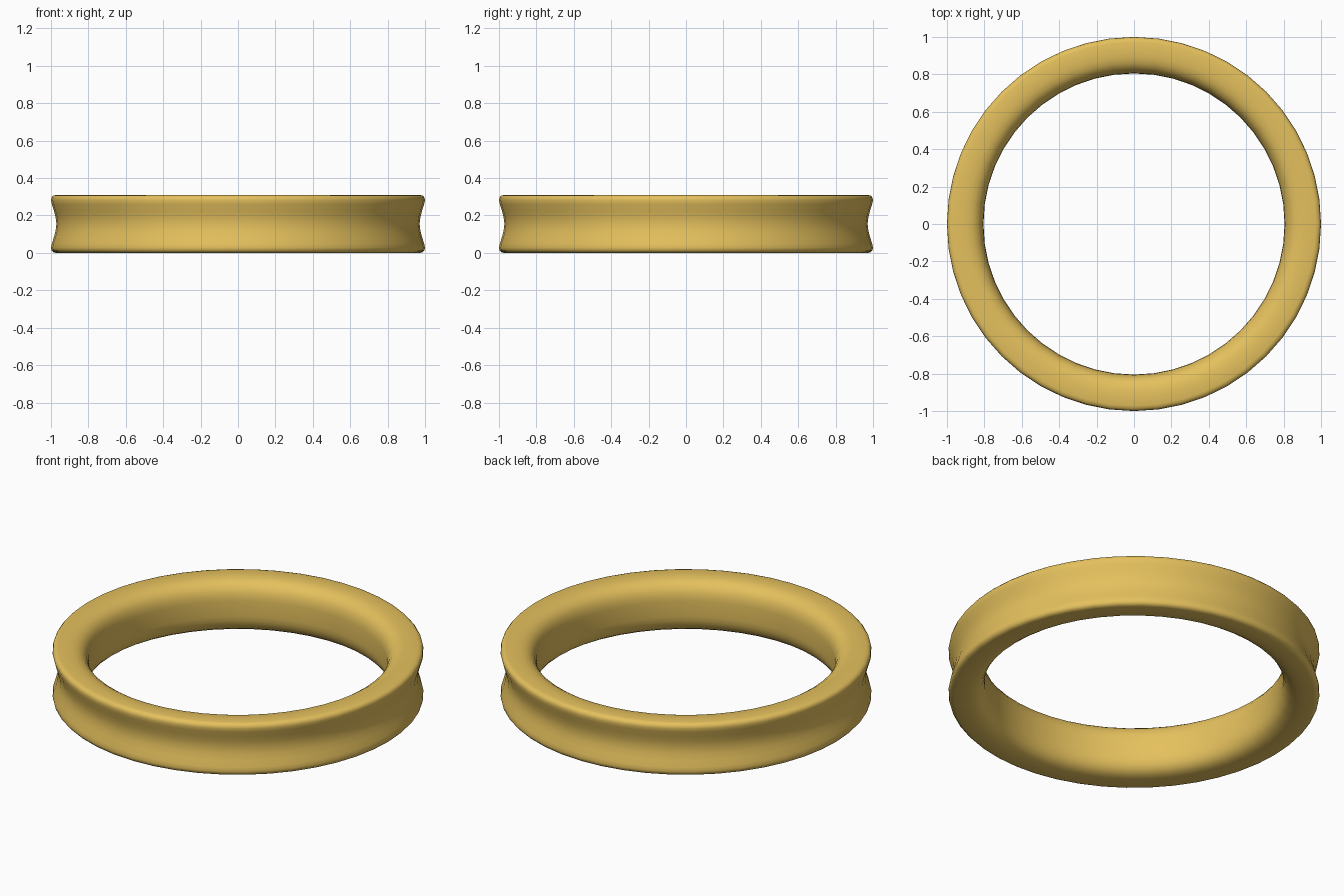
import bpy, bmesh, math

if "Cube" in bpy.data.objects:
    bpy.data.objects.remove(bpy.data.objects["Cube"])

SEGMENTS = 48
H = 0.31

# Lower half of the ring cross-section (radius, height): inner wall to outer waist
half = [(0.805, 0.155), (0.805, 0.11), (0.808, 0.08), (0.818, 0.05), (0.835, 0.026),
        (0.86, 0.01), (0.89, 0.002), (0.92, 0.0), (0.972, 0.0), (0.988, 0.004),
        (0.997, 0.014), (1.0, 0.028), (0.995, 0.05), (0.984, 0.085),
        (0.975, 0.12), (0.971, 0.155)]
# Mirror it for the upper half, giving a closed loop
profile = half + [(r, H - z) for r, z in half[-2:0:-1]]

# Spin the profile around z
bm = bmesh.new()
rings = []
for i in range(SEGMENTS):
    a = 2 * math.pi * i / SEGMENTS
    rings.append([bm.verts.new((r * math.cos(a), r * math.sin(a), z)) for r, z in profile])
n = len(profile)
for i in range(SEGMENTS):
    a, b = rings[i], rings[(i + 1) % SEGMENTS]
    for j in range(n):
        k = (j + 1) % n
        bm.faces.new((a[j], b[j], b[k], a[k]))
bmesh.ops.recalc_face_normals(bm, faces=bm.faces)
for f in bm.faces:
    f.smooth = True
mesh = bpy.data.meshes.new("ring_band")
bm.to_mesh(mesh)
bm.free()
ring = bpy.data.objects.new("ring_band", mesh)
bpy.context.collection.objects.link(ring)

# Gold colour
gold = bpy.data.materials.new("gold")
gold.diffuse_color = (0.78, 0.53, 0.11, 1)
gold.use_nodes = True
gold.node_tree.nodes["Principled BSDF"].inputs["Base Color"].default_value = gold.diffuse_color
mesh.materials.append(gold)
